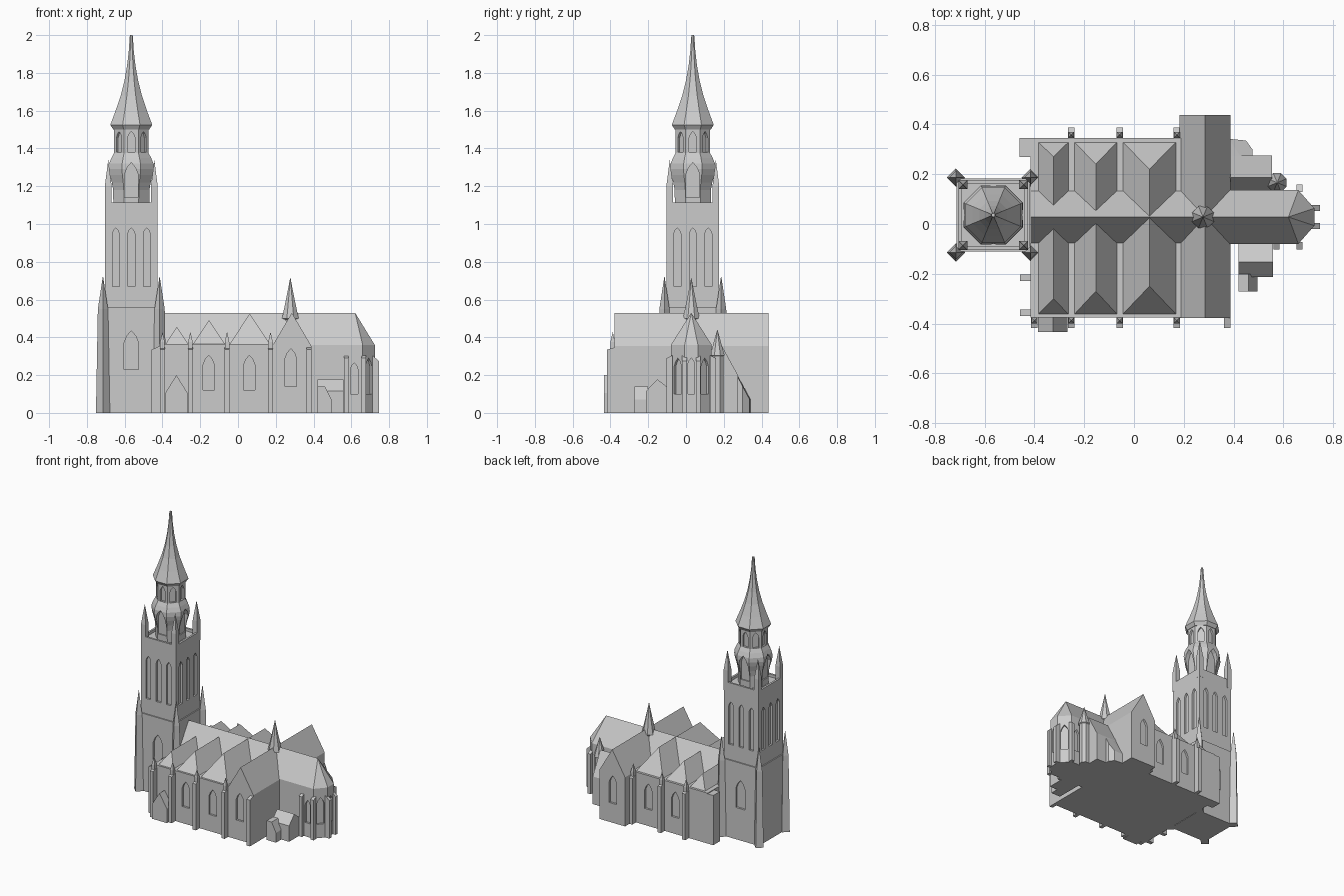
import bpy, bmesh
from math import sin, cos, pi, radians

if "Cube" in bpy.data.objects:
    bpy.data.objects.remove(bpy.data.objects["Cube"])

TX, TY = -0.565, 0.036      # tower axis
NY = 0.028                  # nave axis


def finish(name, bm):
    bmesh.ops.recalc_face_normals(bm, faces=bm.faces)
    me = bpy.data.meshes.new(name)
    bm.to_mesh(me)
    bm.free()
    ob = bpy.data.objects.new(name, me)
    bpy.context.collection.objects.link(ob)
    return ob


def hulls(name, sets):
    """One object made of convex pieces, each given by its corner points."""
    bm = bmesh.new()
    for pts in sets:
        vs = [bm.verts.new(p) for p in pts]
        bmesh.ops.convex_hull(bm, input=vs)
    bmesh.ops.dissolve_limit(bm, angle_limit=radians(0.5), verts=bm.verts, edges=bm.edges)
    return finish(name, bm)


def box(x0, x1, y0, y1, z0, z1):
    return [(x, y, z) for x in (x0, x1) for y in (y0, y1) for z in (z0, z1)]


def loft(name, x, y, rings, n=8):
    """Polygonal turret from (z, apothem) rings, flat sides facing the axes."""
    bm = bmesh.new()
    prev = None
    for z, a in rings:
        r = a / cos(pi / n)
        ring = [bm.verts.new((x + r * cos(2 * pi * (i + .5) / n), y + r * sin(2 * pi * (i + .5) / n), z))
                for i in range(n)]
        if prev:
            for i in range(n):
                bm.faces.new((prev[i], prev[(i + 1) % n], ring[(i + 1) % n], ring[i]))
        else:
            bm.faces.new(ring)
        prev = ring
    bm.faces.new(prev)
    return finish(name, bm)


def window(x, y, ang, w, z0, z1, depth=0.014, out=0.03):
    """Pointed-arch cutter on a wall point (x, y) whose outward normal is at ang degrees."""
    nx, ny = cos(radians(ang)), sin(radians(ang))
    h, zs = w / 2, z1 - 0.85 * w
    prof = [(-h, z0), (h, z0), (h, zs), (.62 * h, zs + .48 * w), (0, z1), (-.62 * h, zs + .48 * w), (-h, zs)]
    return [(x + nx * d - ny * u, y + ny * d + nx * u, z) for u, z in prof for d in (-depth, out)]


def carve(ob, cutters):
    cut = hulls(ob.name + "_cutter", cutters)
    cut.hide_render = True
    m = ob.modifiers.new("openings", 'BOOLEAN')
    m.operation, m.solver, m.object = 'DIFFERENCE', 'EXACT', cut
    bpy.context.view_layer.objects.active = ob
    bpy.ops.object.modifier_apply(modifier=m.name)
    bpy.data.objects.remove(cut)


def pinnacle(x, y, h, z0, zs, z1):
    return box(x - h, x + h, y - h, y + h, z0, zs) + [(x, y, z1)]


# Tower shafts with lancets
low = hulls("tower_base", [box(TX - .147, TX + .147, TY - .147, TY + .147, 0, .56)])
carve(low, [window(TX, TY + s * .147, s * 90, .075, .23, .435) for s in (-1, 1)])
up = hulls("tower_shaft", [box(TX - .139, TX + .139, TY - .139, TY + .139, .56, 1.115)])
cuts = [box(TX - .125, TX + .125, TY - .125, TY + .125, 1.095, 1.2)]
for k in range(4):
    c, s = round(cos(k * pi / 2)), round(sin(k * pi / 2))
    for u in (-.082, 0, .082):
        cuts.append(window(TX + c * .139 - s * u, TY + s * .139 + c * u, k * 90, .037, .67, .98))
carve(up, cuts)

# Tower corner pinnacles and diagonal buttresses
corners = [(i, j) for i in (-1, 1) for j in (-1, 1)]
hulls("tower_pinnacles", [pinnacle(TX + i * .122, TY + j * .122, .018, 1.05, 1.2, 1.34) for i, j in corners])
butt = []
for i, j in corners:
    x, y = TX + i * .15, TY + j * .15
    for (za, ra), (zb, rb) in (((0, .037), (.55, .027)), ((.55, .027), (.72, .001))):
        butt.append([(x + r * cos(k * pi / 2), y + r * sin(k * pi / 2), z)
                     for z, r in ((za, ra), (zb, rb)) for k in range(4)])
hulls("tower_buttresses", butt)

# Octagonal belfry and spire
belfry = loft("belfry", TX, TY, [(1.09, .095), (1.18, .096), (1.22, .103), (1.26, .114), (1.29, .119),
                                 (1.32, .117), (1.35, .105), (1.375, .092), (1.53, .092)])
cuts = []
for k in range(8):
    c, s = cos(k * pi / 4), sin(k * pi / 4)
    cuts.append(window(TX + c * .092, TY + s * .092, k * 45, .04, 1.38, 1.49))
    if k % 2 == 0:
        cuts.append(window(TX + c * .095, TY + s * .095, k * 45, .07, 1.14, 1.325, .008, .06))
carve(belfry, cuts)
loft("spire", TX, TY, [(1.5, .095), (1.525, .111), (1.6, .083), (1.68, .056), (1.76, .036),
                       (1.84, .022), (1.92, .013), (1.985, .009), (2.0, .007)])

# Nave and aisles
SY, NO = -.375, .345
nave = hulls("nave_walls", [box(-.415, .19, SY, NO, 0, .365)])
carve(nave, [window(x, y, a, .06, .12, .305) for x in (-.155, .06) for y, a in ((SY, -90), (NO, 90))])
hulls("nave_roof", [[(x, NY + d, z) for x in (-.415, .35) for d, z in ((-.108, .36), (.108, .36), (0, .53))]])
hips = []
for x0, x1, zp, ys, yn in ((-.385, -.262, .456, -.3, .27), (-.24, -.067, .49, -.27, .24),
                           (-.046, .17, .525, -.25, .22)):
    xm = (x0 + x1) / 2
    hips.append([(x, y, .362) for x in (x0, x1) for y in (SY + .012, NO - .015)] + [(xm, ys, zp), (xm, yn, zp)])
hulls("aisle_hip_roofs", hips)

# Transept
tr = hulls("transept", [[(x, y, z) for y in (-.378, .438)
                         for x, z in ((.182, 0), (.388, 0), (.388, .355), (.182, .355), (.285, .53))]])
carve(tr, [window(.28, -.378, -90, .06, .14, .34), window(.28, .438, 90, .06, .14, .34)])

# Choir with polygonal apse
plan = [(.3, -.108), (.66, -.108), (.724, -.035), (.724, .035), (.66, .108), (.3, .108)]
choir = hulls("choir", [[(x, NY + y, z) for x, y in plan for z in (0, .36)]
                        + [(.3, NY, .53), (.62, NY, .53)]])
cuts = [window(.724, NY, 0, .034, .1, .29)]
for s in (-1, 1):
    cuts += [window(.692, NY + s * .0715, s * 41, .05, .1, .29),
             window(.615, NY + s * .108, s * 90, .04, .1, .265)]
carve(choir, cuts)


def stepped(x0, x1, y0, y1, lo, hi, axis, outer):
    """Buttress with a weathered top falling toward its outer end."""
    return [p for p in box(x0, x1, y0, y1, 0, lo) if p[2] == 0] + [
        (x, y, lo if (x, y)[axis] == outer else hi) for x in (x0, x1) for y in (y0, y1)]


# Choir buttresses
b = []
for s in (-1, 1):
    y = NY + s * .036
    b.append(stepped(.71, .746, y - .012, y + .012, .275, .305, 0, .746))
    for x in (.572, .665):
        if x > .6 or s < 0:
            ye = NY + s * .13
            b.append(stepped(x - .012, x + .012, min(ye, NY + s * .1), max(ye, NY + s * .1), .29, .305, 1, ye))
hulls("choir_buttresses", b)

# Aisle buttresses with pinnacles
b = []
for s, wall, xs in ((-1, SY, (-.4, -.252, -.058, .172, .375)), (1, NO, (-.252, -.058, .172))):
    for x in xs:
        ye, yi = wall + s * .043, wall - s * .01
        b.append(stepped(x - .013, x + .013, min(ye, yi), max(ye, yi), .335, .35, 1, ye))
        if x < .3:
            b.append(pinnacle(x, wall + s * .013, .012, .2, .375, .43))
for y in (-.215, -.357):
    b.append(stepped(-.458, -.4, y - .013, y + .013, .335, .36, 0, -.458))
hulls("aisle_buttresses", b)

# North-west stair block and south-west porch
hulls("stair_block", [box(-.46, -.405, .27, .345, 0, .36)])
porch = hulls("south_porch", [[(x, y, z) for y in (-.434, -.36)
                               for x, z in ((-.385, 0), (-.267, 0), (-.267, .105), (-.385, .105), (-.326, .2))]])

# Sacristies beside the choir
hulls("north_sacristy", [
    [(x, y, z) for x in (.38, .555) for y, z in ((.12, 0), (.12, .26), (.187, .36), (.275, .2), (.275, 0))],
    [(.38, .2, .335), (.475, .2, .335)] + [(x, y, z) for x, y, t in
     ((.38, .2, .0), (.475, .2, .0), (.475, .3, .14), (.45, .335, .075), (.38, .342, .07)) for z in (0, t)]])
hulls("south_sacristy", [
    [(x, y, z) for x in (.42, .558) for y, z in ((-.07, 0), (-.07, .115), (-.152, .178), (-.212, .115), (-.212, 0))],
    [(x, y, z) for x, y, h in ((.42, -.2, .14), (.46, -.2, .14), (.495, -.2, .07), (.495, -.272, .07),
                               (.46, -.272, .14), (.42, -.272, .14)) for z in (0, h)]])

# Crossing fleche and choir stair turret
loft("crossing_fleche", .277, NY, [(.42, .03), (.495, .036), (.5, .044), (.6, .023), (.66, .011), (.715, .001)])
loft("stair_turret", .575, .166, [(0, .032), (.3, .032), (.305, .038), (.44, .001)])
